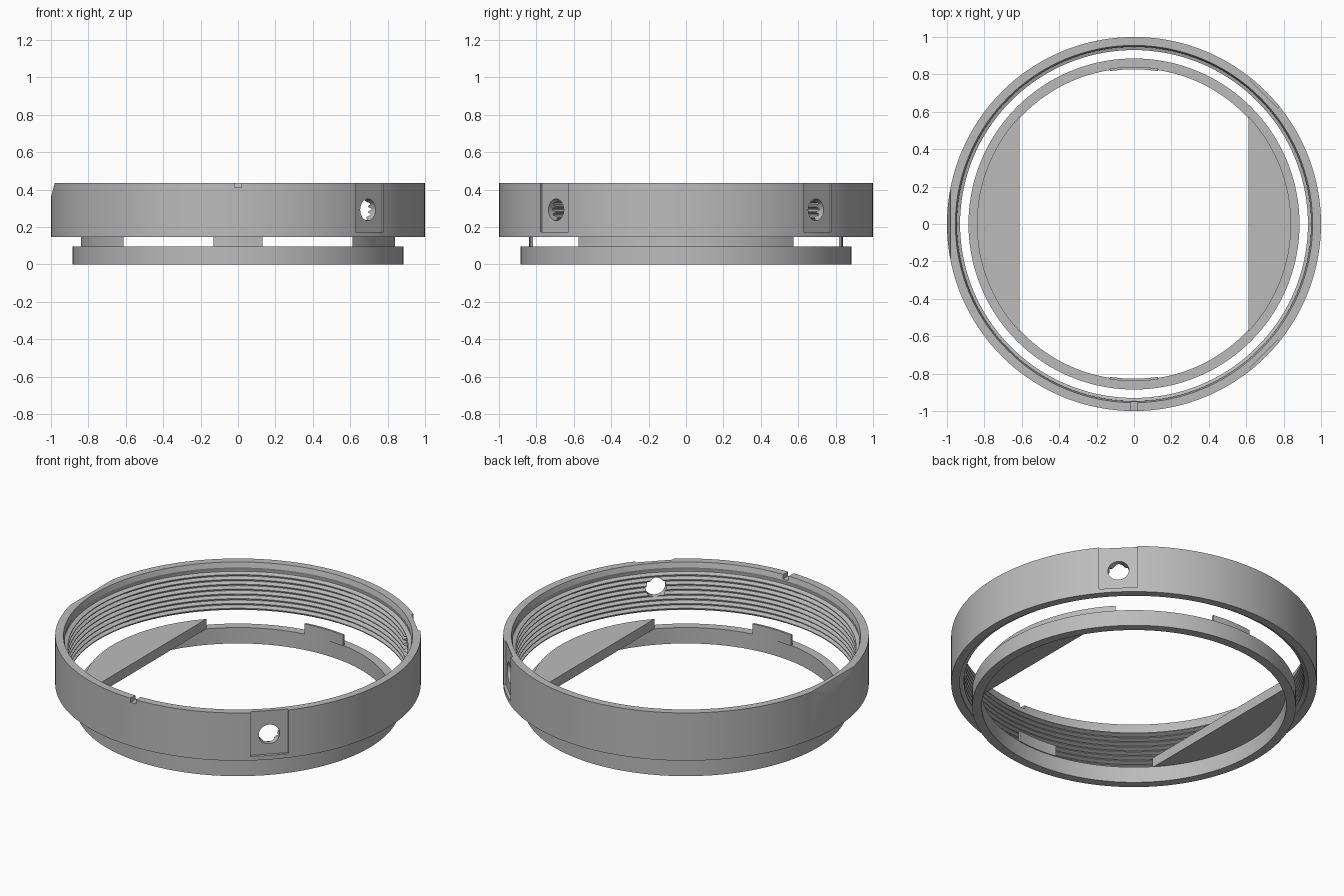
import bpy, bmesh
from math import cos, sin, pi, radians, sqrt, asin
from mathutils import Matrix

SEG = 144

if "Cube" in bpy.data.objects:
    bpy.data.objects.remove(bpy.data.objects["Cube"], do_unlink=True)

grey = bpy.data.materials.new("plain grey")
grey.use_nodes = True
colour = (0.5, 0.5, 0.5, 1)
grey.diffuse_color = colour
grey.node_tree.nodes["Principled BSDF"].inputs["Base Color"].default_value = colour


def finish(name, bm):
    bmesh.ops.recalc_face_normals(bm, faces=bm.faces)
    mesh = bpy.data.meshes.new(name)
    bm.to_mesh(mesh)
    bm.free()
    ob = bpy.data.objects.new(name, mesh)
    bpy.context.collection.objects.link(ob)
    mesh.materials.append(grey)
    return ob


def lathe(name, profile):
    """Revolve a closed (radius, height) profile around z."""
    bm = bmesh.new()
    rings = []
    for i in range(SEG):
        a = 2 * pi * i / SEG
        rings.append([bm.verts.new((r * cos(a), r * sin(a), z)) for r, z in profile])
    n = len(profile)
    for i in range(SEG):
        p, q = rings[i], rings[(i + 1) % SEG]
        for j in range(n):
            k = (j + 1) % n
            bm.faces.new((p[j], q[j], q[k], p[k]))
    return finish(name, bm)


def prism(name, outline, z0, z1):
    """Extrude a flat (x, y) outline upwards."""
    bm = bmesh.new()
    face = bm.faces.new([bm.verts.new((x, y, z0)) for x, y in outline])
    new = bmesh.ops.extrude_face_region(bm, geom=[face])["geom"]
    tops = [v for v in new if isinstance(v, bmesh.types.BMVert)]
    bmesh.ops.translate(bm, vec=(0, 0, z1 - z0), verts=tops)
    return finish(name, bm)


def arc(radius, a0, a1, steps):
    return [(radius * cos(a0 + (a1 - a0) * i / steps),
             radius * sin(a0 + (a1 - a0) * i / steps)) for i in range(steps + 1)]


def box_cutter(size, matrix):
    bm = bmesh.new()
    bmesh.ops.create_cube(bm, size=1, matrix=matrix @ Matrix.Diagonal((*size, 1)))
    return finish("cutter", bm)


def cut(target, cutter):
    mod = target.modifiers.new("cut", "BOOLEAN")
    mod.operation = "DIFFERENCE"
    mod.solver = "EXACT"
    mod.object = cutter
    bpy.context.view_layer.objects.active = target
    bpy.ops.object.modifier_apply(modifier=mod.name)
    bpy.data.objects.remove(cutter, do_unlink=True)


def smooth(ob):
    bpy.ops.object.select_all(action="DESELECT")
    ob.select_set(True)
    bpy.context.view_layer.objects.active = ob
    bpy.ops.object.shade_smooth_by_angle(angle=radians(25))


# Upper collar with a ridged thread inside
TURNS, LOW, HIGH = 8, 0.153, 0.385
pitch = (HIGH - LOW) / TURNS
profile = [(1, 0.147), (1, 0.435), (0.955, 0.435), (0.947, 0.405)]
for t in range(TURNS):
    z = HIGH - t * pitch
    profile += [(0.953, z), (0.953, z - pitch * 0.2),
                (0.93, z - pitch * 0.5), (0.93, z - pitch * 0.7)]
profile += [(0.953, LOW), (0.953, 0.147)]
collar = lathe("threaded_collar", profile)

# Two flat pockets, each with a round screw hole
for angle in (45, -45):
    turn = Matrix.Rotation(radians(angle), 4, "Z")
    cut(collar, box_cutter((0.1, 0.21, 0.4),
                           turn @ Matrix.Translation((1.032, 0, 0.372))))
    bm = bmesh.new()
    bmesh.ops.create_cone(
        bm, cap_ends=True, segments=32, radius1=0.058, radius2=0.058, depth=0.25,
        matrix=turn @ Matrix.Translation((0.96, 0, 0.292)) @ Matrix.Rotation(pi / 2, 4, "Y"))
    cut(collar, finish("cutter", bm))

# Index notch in the front rim
cut(collar, box_cutter((0.036, 0.2, 0.05), Matrix.Translation((0, -0.97, 0.435))))

# Sloped flat on the side rim
slope = Matrix.Translation((-1, 0, 0.36)) @ Matrix.Rotation(radians(15), 4, "Y")
cut(collar, box_cutter((0.1, 1, 0.4), slope @ Matrix.Translation((-0.05, 0, 0.1))))
smooth(collar)

# Lower ring
smooth(lathe("base_ring", [(0.885, 0), (0.885, 0.096), (0.833, 0.096), (0.833, 0)]))

# Side plates shaped as circle segments, and thin tabs front and back
CHORD, R = 0.613, 0.84
half = asin(sqrt(R * R - CHORD * CHORD) / R)
tab_half = asin(0.13 / R)
for side, mid in (("left", 0), ("right", pi)):
    smooth(prism(side + "_plate", arc(R, mid - half, mid + half, 40), 0.094, 0.153))
for side, mid in (("back", pi / 2), ("front", -pi / 2)):
    a, b = mid - tab_half, mid + tab_half
    smooth(prism(side + "_tab", arc(R, a, b, 12) + arc(0.827, b, a, 12), 0.094, 0.16))
